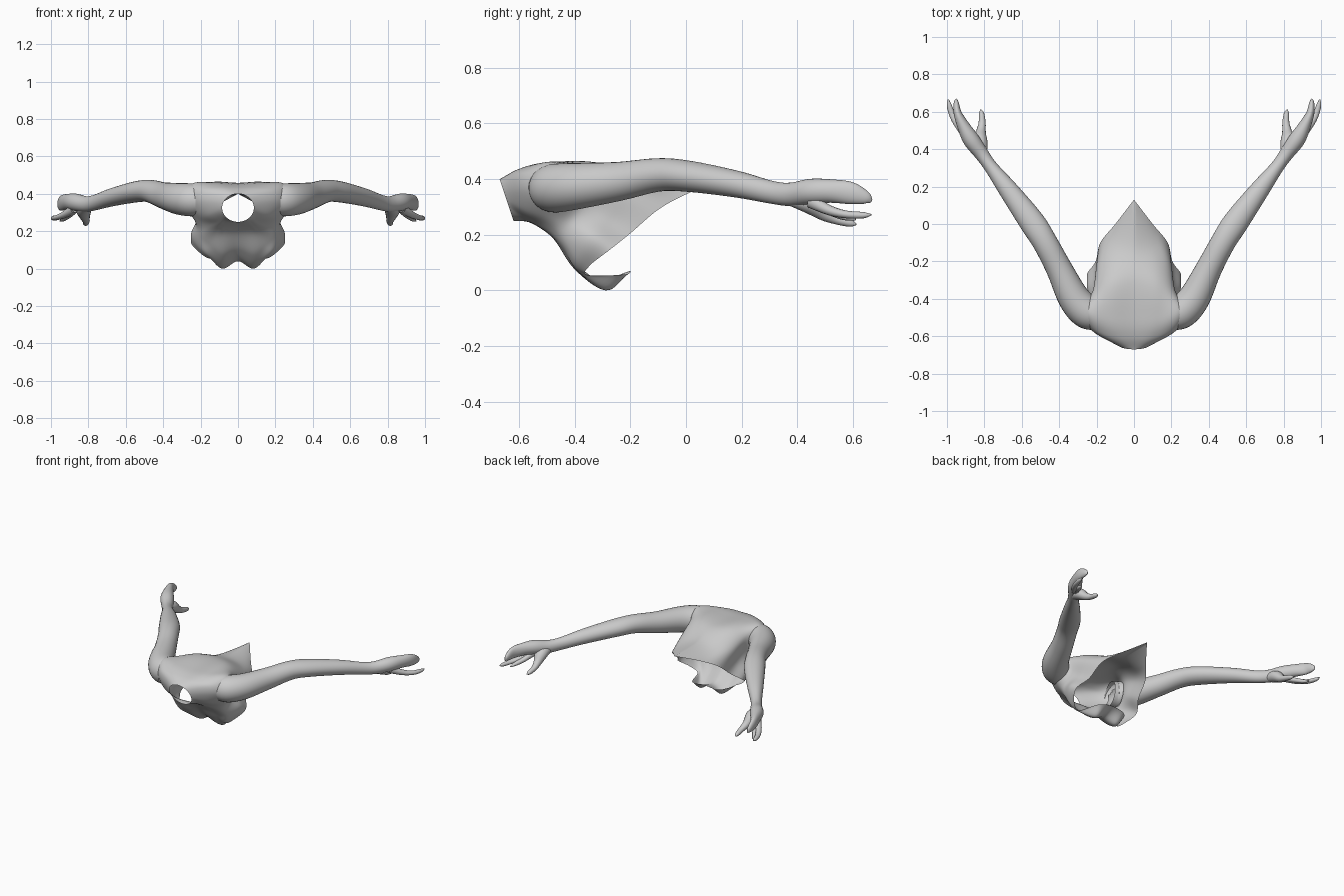
import bpy, bmesh, math
from mathutils import Vector


def catmull(a, b, c, d, t):
    return 0.5 * (2 * b + (c - a) * t + (2 * a - 5 * b + 4 * c - d) * t * t
                  + (3 * b - a - 3 * c + d) * t ** 3)


def smooth(pts, n, first=None, last=None):
    """Resample a list of vectors with n steps per span."""
    ext = [first or 2 * pts[0] - pts[1]] + pts + [last or 2 * pts[-1] - pts[-2]]
    out = []
    for i in range(len(pts) - 1):
        out += [catmull(*ext[i:i + 4], k / n) for k in range(n)]
    return out + [pts[-1].copy()]


def flip(v):
    return Vector((-v.x, v.y, v.z))


def finish(bm, name):
    bmesh.ops.recalc_face_normals(bm, faces=bm.faces[:])
    me = bpy.data.meshes.new(name)
    bm.to_mesh(me)
    bm.free()
    ob = bpy.data.objects.new(name, me)
    bpy.context.collection.objects.link(ob)
    for p in me.polygons:
        p.use_smooth = True
    mod = ob.modifiers.new("Mirror", 'MIRROR')
    mod.use_clip = True
    mod.merge_threshold = 0.002
    return ob


# Arm path: x, y, z, horizontal radius, vertical radius
ARM = [(.205, -.485, .367, .085, .083), (.26, -.465, .368, .09, .088),
       (.325, -.39, .375, .084, .083), (.40, -.24, .392, .07, .07),
       (.475, -.10, .415, .066, .06), (.545, .01, .41, .068, .056),
       (.67, .18, .382, .052, .048), (.765, .305, .353, .036, .041),
       (.815, .375, .345, .038, .042), (.87, .45, .355, .044, .046),
       (.91, .52, .357, .034, .042), (.942, .59, .35, .022, .04),
       (.95, .645, .333, .014, .024), (.95, .667, .32, .004, .006)]
FINGERS = [
    # thumb
    [(.815, .375, .335, .03, .03), (.825, .44, .315, .042, .038), (.818, .495, .275, .026, .025),
     (.812, .54, .255, .019, .018), (.815, .59, .242, .014, .014), (.82, .612, .237, .003, .003)],
    # outer finger
    [(.88, .45, .32, .02, .025), (.93, .515, .288, .02, .018),
     (.968, .575, .273, .017, .014), (.988, .635, .27, .013, .012), (.993, .666, .272, .003, .003)],
    # middle finger
    [(.87, .45, .32, .02, .022), (.905, .52, .285, .017, .016),
     (.935, .57, .265, .014, .013), (.95, .61, .255, .004, .004)],
]


def tube(bm, stations, sides, n):
    path = smooth([Vector(s[:3]) for s in stations], n)
    rad = smooth([Vector((s[3], s[4], 0)) for s in stations], n)
    rings = []
    for i, p in enumerate(path):
        d = (path[min(i + 1, len(path) - 1)] - path[max(i - 1, 0)]).normalized()
        side = d.cross(Vector((0, 0, 1))).normalized()
        up = side.cross(d)
        rings.append([bm.verts.new(p + side * rad[i].x * math.cos(a) + up * rad[i].y * math.sin(a))
                      for a in (2 * math.pi * k / sides for k in range(sides))])
    for a, b in zip(rings, rings[1:]):
        for k in range(sides):
            m = (k + 1) % sides
            bm.faces.new((a[k], a[m], b[m], b[k]))
    bm.faces.new(rings[-1])


# Arms with hands
bm = bmesh.new()
tube(bm, ARM, 28, 5)
for f in FINGERS:
    tube(bm, f, 14, 4)
finish(bm, "arms")

# Torso shell: strips from neck to open hem, back centre round to chest centre
STRIPS = [
    [(0, -.60, .435), (0, -.50, .453), (0, -.30, .455), (0, -.12, .405), (0, .13, .40)],
    [(.10, -.60, .435), (.13, -.50, .46), (.13, -.32, .455), (.12, -.14, .375), (.10, 0, .345)],
    [(.20, -.577, .42), (.25, -.47, .452), (.213, -.35, .41), (.195, -.21, .345), (.18, -.10, .29)],
    [(.22, -.572, .36), (.29, -.47, .35), (.218, -.37, .31), (.207, -.28, .255), (.205, -.20, .205)],
    [(.17, -.57, .285), (.225, -.49, .265), (.225, -.42, .23), (.25, -.34, .19), (.252, -.275, .145)],
    [(.10, -.565, .253), (.16, -.50, .22), (.20, -.445, .175), (.215, -.395, .125), (.21, -.345, .09)],
    [(.07, -.56, .245), (.11, -.485, .195), (.145, -.43, .125), (.16, -.395, .075), (.158, -.355, .055)],
    [(.04, -.56, .243), (.07, -.48, .19), (.085, -.40, .075), (.085, -.29, 0), (.105, -.22, .057)],
    [(0, -.56, .243), (0, -.48, .195), (0, -.40, .10), (0, -.31, .04), (0, -.20, .07)],
]
cols = []
for j, s in enumerate(STRIPS):
    a = math.pi * j / (len(STRIPS) - 1)
    neck = Vector((.085 * math.sin(a), -.645 - .025 * math.cos(a), .325 + .075 * math.cos(a)))
    cols.append(smooth([neck] + [Vector(p) for p in s], 8))
bm = bmesh.new()
grid = []
for i, row in enumerate(zip(*cols)):
    row = list(row)
    # the back panel sharpens to a point towards the hem
    sharp = (i / (len(cols[0]) - 1)) ** 4
    line = smooth(row, 8, flip(row[1]).lerp(2 * row[0] - row[1], sharp), flip(row[-2]))
    line[0].x = line[-1].x = 0
    grid.append([bm.verts.new((max(p.x, 0), p.y, max(p.z, 0))) for p in line])
for a, b in zip(grid, grid[1:]):
    for k in range(len(a) - 1):
        bm.faces.new((a[k], a[k + 1], b[k + 1], b[k]))

# Open the torso where the arm joins
core = smooth([Vector(s[:3]) for s in ARM[:4]], 6)
hidden = [f for f in bm.faces
          if min((f.calc_center_median() - c).length for c in core) < .074]
bmesh.ops.delete(bm, geom=hidden, context='FACES')
finish(bm, "torso")
